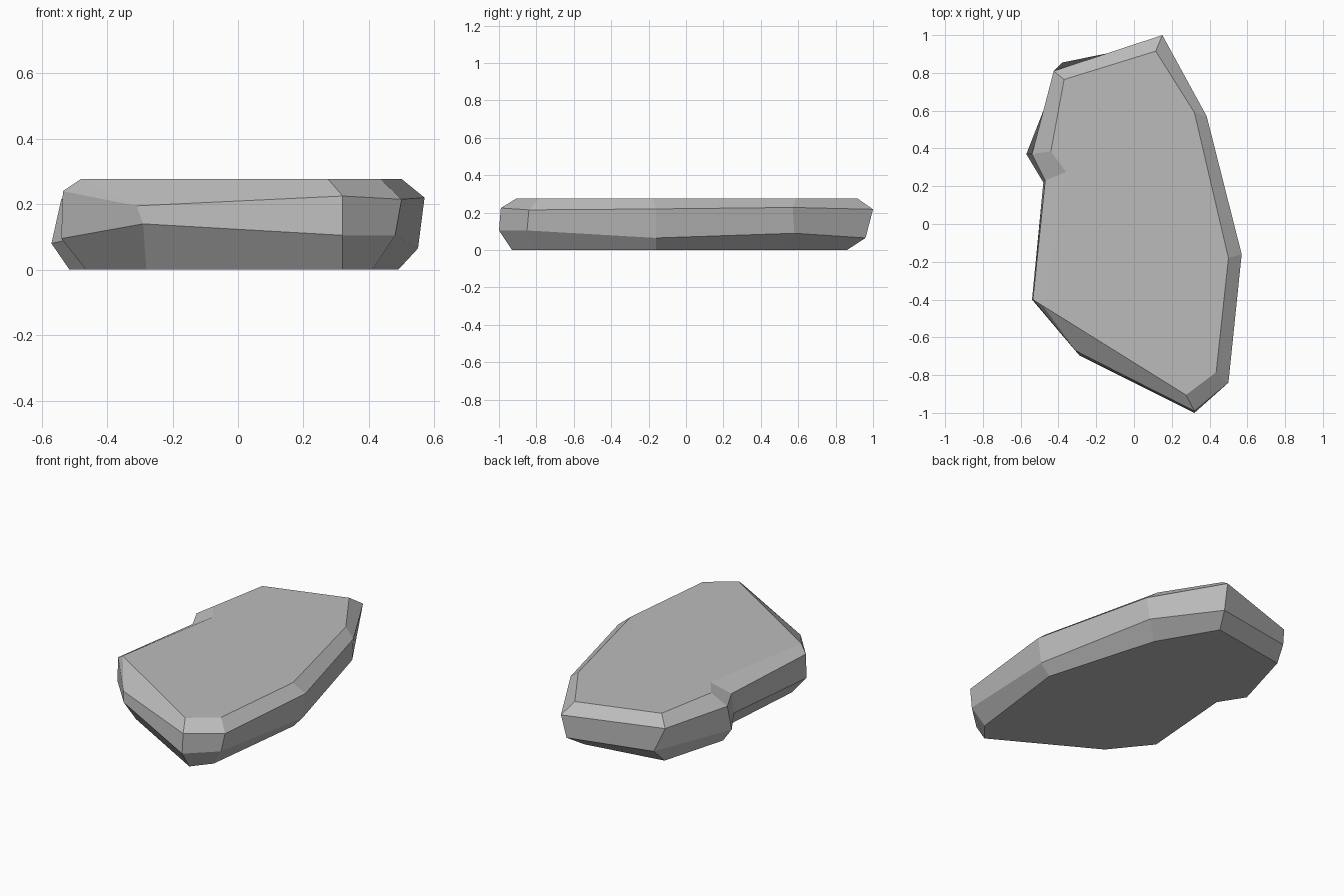
import bpy
import bmesh


def remove_default_cube():
    cube = bpy.data.objects.get("Cube")
    if cube is not None:
        bpy.data.objects.remove(cube, do_unlink=True)


def make_material(name, colour):
    material = bpy.data.materials.new(name)
    material.use_nodes = True
    material.diffuse_color = colour
    shader = material.node_tree.nodes["Principled BSDF"]
    shader.inputs["Base Color"].default_value = colour
    shader.inputs["Roughness"].default_value = 0.9
    return material


def add_ring(bm, outline, heights):
    return [bm.verts.new((x, y, z)) for (x, y), z in zip(outline, heights)]


def bridge(bm, lower, upper):
    """Join two closed rings with one flat facet per side."""
    count = len(lower)
    for i in range(count):
        j = (i + 1) % count
        bm.faces.new((lower[i], lower[j], upper[j], upper[i]))


def build_slab(name, rings, material):
    bm = bmesh.new()
    loops = [add_ring(bm, outline, heights) for outline, heights in rings]
    for lower, upper in zip(loops, loops[1:]):
        bridge(bm, lower, upper)
    bm.faces.new(list(reversed(loops[0])))
    bm.faces.new(loops[-1])
    # Doubled corners collapse here, leaving triangular chips
    bmesh.ops.remove_doubles(bm, verts=bm.verts[:], dist=0.001)
    bmesh.ops.recalc_face_normals(bm, faces=bm.faces[:])
    mesh = bpy.data.meshes.new(name)
    bm.to_mesh(mesh)
    bm.free()
    mesh.materials.append(material)
    slab = bpy.data.objects.new(name, mesh)
    bpy.context.collection.objects.link(slab)
    return slab


remove_default_cube()
stone_grey = make_material("stone grey", (0.5, 0.5, 0.5, 1))

# Outlines run counter-clockwise from the front tip; the notch is on the right
base = [(.32, -.93), (.41, -.82), (.49, -.16), (.29, .52), (.09, .86),
        (-.4, .78), (-.515, .375), (-.42, .225), (-.465, -.36), (-.28, -.59)]
lower_rim = [(.32, -1), (.48, -.85), (.55, -.16), (.37, .58), (.14, .96),
             (-.38, .855), (-.57, .37), (-.48, .22), (-.54, -.4), (-.29, -.695)]
upper_rim = [(.32, -.99), (.5, -.84), (.57, -.16), (.385, .57), (.15, 1),
             (-.425, .81), (-.54, .37), (-.47, .23), (-.535, -.4), (-.31, -.67)]
# The front right corner of the top is shared by two rim corners
corner = (-.48, -.435)
top = [(.275, -.905), (.435, -.785), (.5, -.18), (.32, .59), (.115, .915),
       (-.37, .765), (-.44, .385), (-.36, .275), corner, corner]

lower_heights = [.105, .105, .065, .09, .065, .08, .08, .1, .095, .14]
upper_heights = [.225, .215, .22, .228, .218, .215, .215, .22, .24, .195]
level = len(base)

# Flat stone slab with a chamfered, chipped edge
build_slab("stone_slab", [
    (base, [0] * level),
    (lower_rim, lower_heights),
    (upper_rim, upper_heights),
    (top, [.277] * level),
], stone_grey)
